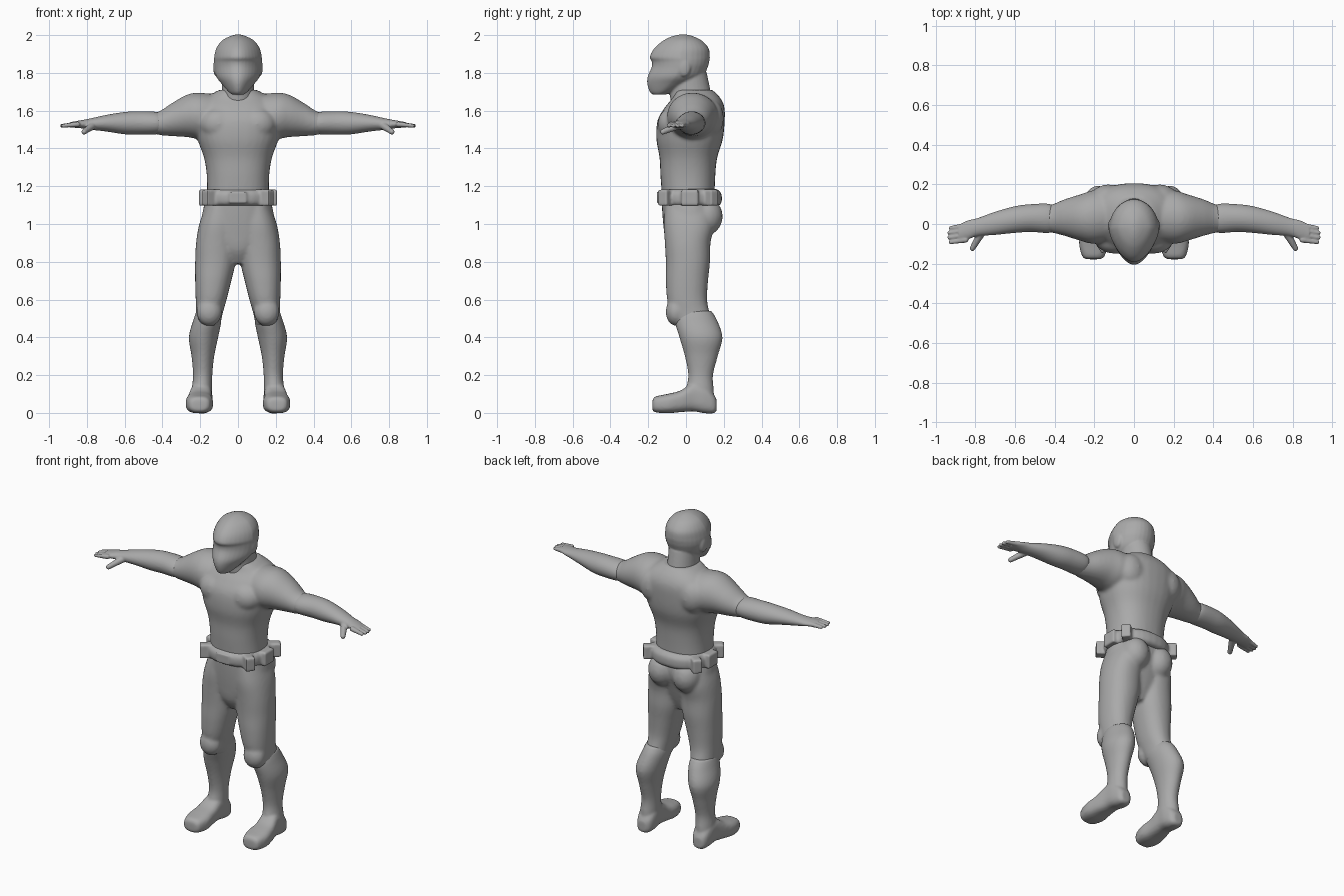
import bpy
import bmesh
import math
from mathutils import Matrix, Vector

cube = bpy.data.objects.get("Cube")
if cube:
    bpy.data.objects.remove(cube, do_unlink=True)

grey = bpy.data.materials.new("plain grey")
grey.use_nodes = True
colour = (0.4, 0.4, 0.4, 1)
grey.diffuse_color = colour
grey.node_tree.nodes["Principled BSDF"].inputs["Base Color"].default_value = colour

SEGMENTS = 32
STEPS = 5


def spline(p0, p1, p2, p3, t):
    """Smooth value between p1 and p2."""
    return 0.5 * (2 * p1 + (p2 - p0) * t + (2 * p0 - 5 * p1 + 4 * p2 - p3) * t * t
                  + (3 * p1 - p0 - 3 * p2 + p3) * t ** 3)


def smooth_rings(rings):
    result = []
    last = len(rings) - 1
    for i in range(last):
        quad = [rings[max(0, min(last, i + k))] for k in (-1, 0, 1, 2)]
        for s in range(STEPS):
            result.append([spline(*values, s / STEPS) for values in zip(*quad)])
    return result + [list(rings[-1])]


def loft(bm, axis, rings, square=2.0, pinch=0.0):
    """Skin rings of (position, low a, high a, low b, high b) along an axis."""
    others = [k for k in range(3) if k != axis]
    loops = []
    for pos, a0, a1, b0, b1 in smooth_rings(rings):
        loop = []
        for i in range(SEGMENTS):
            angle = math.tau * i / SEGMENTS
            c, s = math.cos(angle), math.sin(angle)
            ca = math.copysign(abs(c) ** (2 / square), c) * (1 - pinch * max(0, -s))
            sb = math.copysign(abs(s) ** (2 / square), s)
            p = [0, 0, 0]
            p[axis] = pos
            p[others[0]] = (a0 + a1) / 2 + (a1 - a0) / 2 * ca
            p[others[1]] = (b0 + b1) / 2 + (b1 - b0) / 2 * sb
            loop.append(bm.verts.new(p))
        loops.append(loop)
    for low, high in zip(loops, loops[1:]):
        for i in range(SEGMENTS):
            j = (i + 1) % SEGMENTS
            bm.faces.new((low[i], low[j], high[j], high[i]))
    bm.faces.new(loops[0])
    bm.faces.new(loops[-1])


def column(bm, rows, square=2.0, pinch=0.0):
    """Upright loft centred on x, rows of (z, half width, front, back)."""
    loft(bm, 2, [(z, -w, w, f, b) for z, w, f, b in rows], square, pinch)


def blob(bm, centre, radii):
    matrix = Matrix.Translation(centre) @ Matrix.Diagonal((*radii, 1))
    bmesh.ops.create_uvsphere(bm, u_segments=20, v_segments=12, radius=1, matrix=matrix)


def box(bm, centre, size, turn=0):
    matrix = (Matrix.Translation(centre) @ Matrix.Rotation(turn, 4, "Z")
              @ Matrix.Diagonal((*size, 1)))
    bmesh.ops.create_cube(bm, size=1, matrix=matrix)


def finger(bm, start, end, radius):
    start, end = Vector(start), Vector(end)
    for i in range(9):
        t = i / 8
        r = radius * (1 - 0.3 * t)
        blob(bm, start.lerp(end, t), (r, r, r))


def mirror(bm):
    copy = bmesh.ops.duplicate(bm, geom=bm.verts[:] + bm.edges[:] + bm.faces[:])
    verts = [g for g in copy["geom"] if isinstance(g, bmesh.types.BMVert)]
    bmesh.ops.scale(bm, vec=(-1, 1, 1), verts=verts)


def finish(name, bm, voxel, smoothing):
    """Fuse the overlapping forms into one soft skin."""
    bmesh.ops.recalc_face_normals(bm, faces=bm.faces)
    mesh = bpy.data.meshes.new(name)
    bm.to_mesh(mesh)
    bm.free()
    mesh.materials.append(grey)
    obj = bpy.data.objects.new(name, mesh)
    bpy.context.collection.objects.link(obj)
    fuse = obj.modifiers.new("fuse", "REMESH")
    fuse.mode = "VOXEL"
    fuse.voxel_size = voxel
    fuse.use_smooth_shade = True
    soften = obj.modifiers.new("soften", "SMOOTH")
    soften.factor = 0.5
    soften.iterations = smoothing


# Shirt: upper arms, chest muscles, shoulder blades and trunk
bm = bmesh.new()
loft(bm, 0, [(.08, -.08, .17, 1.46, 1.68), (.2, -.1, .17, 1.45, 1.695),
             (.27, -.085, .15, 1.46, 1.685), (.35, -.06, .125, 1.465, 1.64),
             (.41, -.045, .1, 1.47, 1.6), (.45, -.035, .09, 1.48, 1.585)])
blob(bm, (.1, -.075, 1.53), (.1, .075, .085))
blob(bm, (.13, .13, 1.56), (.09, .07, .1))
mirror(bm)
column(bm, [(1.12, .165, -.125, .15), (1.25, .165, -.135, .155), (1.35, .18, -.14, .165),
            (1.45, .215, -.157, .195), (1.55, .235, -.15, .205), (1.62, .22, -.11, .203),
            (1.67, .17, -.07, .18), (1.71, .1, -.06, .14)], square=2.3)
finish("shirt", bm, .01, 8)

# Head: helmet shell, jaw guard, brow, ear caps and neck
bm = bmesh.new()
blob(bm, (.115, -.01, 1.83), (.016, .035, .05))
mirror(bm)
column(bm, [(1.685, .03, -.175, -.11), (1.7, .05, -.192, -.06), (1.74, .085, -.205, .03),
            (1.78, .115, -.203, .09), (1.83, .125, -.182, .115), (1.86, .127, -.181, .123),
            (1.885, .126, -.192, .126), (1.93, .115, -.168, .12), (1.97, .086, -.122, .085),
            (1.993, .045, -.075, .04), (2.003, .012, -.035, .005)], pinch=.25)
column(bm, [(1.6, .11, -.07, .15), (1.68, .088, -.085, .135), (1.8, .085, -.08, .11)])
finish("helmet_and_neck", bm, .006, 4)

# Forearms with gloved hands
bm = bmesh.new()
loft(bm, 0, [(.39, -.025, .08, 1.49, 1.575), (.43, -.045, .102, 1.475, 1.593),
             (.52, -.04, .1, 1.473, 1.597), (.6, -.045, .09, 1.475, 1.593),
             (.7, -.055, .062, 1.49, 1.577), (.79, -.062, .03, 1.5, 1.557),
             (.84, -.078, .018, 1.508, 1.548), (.885, -.085, -.005, 1.51, 1.54)])
for i in range(4):
    y = -.08 + .024 * i
    finger(bm, (.85, y, 1.528), (.925 + .007 * (i % 3 > 0), y - .012, 1.52), .015)
finger(bm, (.77, -.045, 1.52), (.815, -.122, 1.488), .021)
mirror(bm)
finish("forearms_and_hands", bm, .005, 4)

# Belt with pouches and buckle
bm = bmesh.new()
for x, y, turn in ((.155, .125, .7), (.18, .02, 1.57), (.14, -.1, -.6)):
    box(bm, (x, y, 1.14), (.09, .055, .085), turn)
mirror(bm)
column(bm, [(1.095, .165, -.125, .17), (1.11, .182, -.145, .187), (1.14, .186, -.15, .19),
            (1.165, .182, -.145, .185), (1.185, .165, -.125, .165)], square=2.3)
box(bm, (0, -.142, 1.14), (.09, .025, .06))
finish("belt", bm, .007, 6)

# Trousers: legs, knee pads, seat and hips
bm = bmesh.new()
loft(bm, 2, [(1.1, .01, .17, -.11, .14), (1, 0, .205, -.118, .15),
             (.9, .004, .222, -.112, .13), (.8, .012, .227, -.107, .127),
             (.7, .035, .227, -.107, .117), (.6, .06, .224, -.1, .112),
             (.53, .08, .222, -.08, .125), (.46, .095, .225, -.045, .145)], square=2.2)
blob(bm, (.152, -.052, .535), (.068, .056, .075))
blob(bm, (.085, .105, 1.04), (.085, .09, .1))
mirror(bm)
column(bm, [(1.14, .168, -.13, .15), (1.05, .19, -.125, .16), (.95, .19, -.115, .13),
            (.86, .12, -.1, .1), (.79, .04, -.06, .07)], square=2.2)
finish("trousers", bm, .01, 6)

# Boots: shaft and rounded foot
bm = bmesh.new()
loft(bm, 2, [(.54, .095, .22, -.045, .135), (.49, .088, .237, -.06, .165),
             (.4, .105, .26, -.035, .193), (.3, .126, .246, -.006, .168),
             (.2, .136, .238, .012, .143), (.12, .138, .245, 0, .147),
             (.04, .14, .245, 0, .15)])
loft(bm, 1, [(-.178, .175, .235, .02, .06), (-.165, .15, .26, .004, .085),
             (-.1, .132, .277, -.002, .1), (-.03, .138, .268, .004, .118),
             (.04, .138, .253, .008, .16), (.1, .136, .248, -.002, .15),
             (.145, .148, .237, -.002, .1), (.162, .17, .22, .01, .07)], square=2.8)
mirror(bm)
finish("boots", bm, .008, 4)
